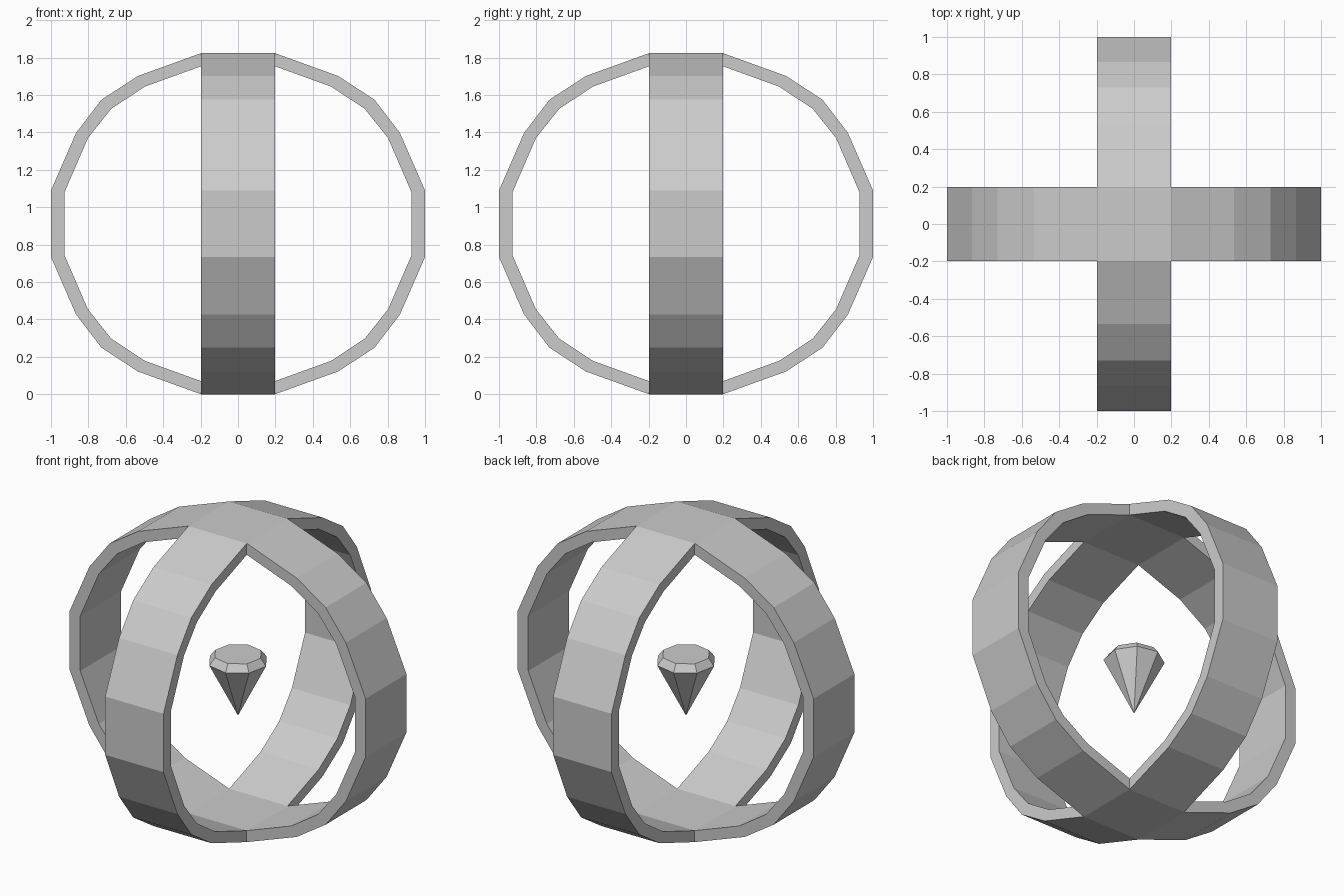
import bpy, bmesh
from math import radians, cos, sin
from mathutils import Matrix, Vector

if "Cube" in bpy.data.objects:
    bpy.data.objects.remove(bpy.data.objects["Cube"])

MID = 0.912   # height of the cage centre
W = 0.197     # half width of the bands

# Upper half of one band arm: (distance from axis, height above centre)
outer = [(W, 0.912), (0.535, 0.79), (0.73, 0.663), (0.866, 0.485), (1.0, 0.178)]
inner = [(W, 0.842), (0.498, 0.733), (0.678, 0.614), (0.802, 0.458), (0.928, 0.168)]


def mirrored(half):
    return half + [(r, -h) for r, h in reversed(half)]


def finish(bm, name):
    bmesh.ops.remove_doubles(bm, verts=bm.verts, dist=0.0005)
    bmesh.ops.recalc_face_normals(bm, faces=bm.faces)
    mesh = bpy.data.meshes.new(name)
    bm.to_mesh(mesh)
    bm.free()
    obj = bpy.data.objects.new(name, mesh)
    bpy.context.collection.objects.link(obj)
    return obj


# Two crossing faceted rings joined at the poles
bm = bmesh.new()
for k in range(4):
    rot = Matrix.Rotation(radians(90 * k), 3, 'Z')
    sections = []
    for (ro, ho), (ri, hi) in zip(mirrored(outer), mirrored(inner)):
        corners = [(ro, -W, ho), (ro, W, ho), (ri, W, hi), (ri, -W, hi)]
        sections.append([bm.verts.new(rot @ Vector(c) + Vector((0, 0, MID))) for c in corners])
    for a, b in zip(sections, sections[1:]):
        for i in range(4):
            j = (i + 1) % 4
            bm.faces.new((a[i], a[j], b[j], b[i]))

# Square panels where the bands cross
for h in (outer[0][1], inner[0][1], -inner[0][1], -outer[0][1]):
    bm.faces.new([bm.verts.new((x, y, MID + h))
                  for x, y in ((-W, -W), (W, -W), (W, W), (-W, W))])
finish(bm, "crossed_rings")

# Floating eight-sided gem: table, girdle and point
bm = bmesh.new()


def octagon(radius, z):
    angles = [radians(11 + 45 * i) for i in range(8)]
    return [bm.verts.new((radius * cos(a), radius * sin(a), z)) for a in angles]


table = octagon(0.137, 1.02)
girdle = octagon(0.17, 0.978)
tip = bm.verts.new((0, 0, 0.645))
bm.faces.new(table)
for i in range(8):
    j = (i + 1) % 8
    bm.faces.new((girdle[i], girdle[j], table[j], table[i]))
    bm.faces.new((girdle[j], girdle[i], tip))
finish(bm, "gem")
